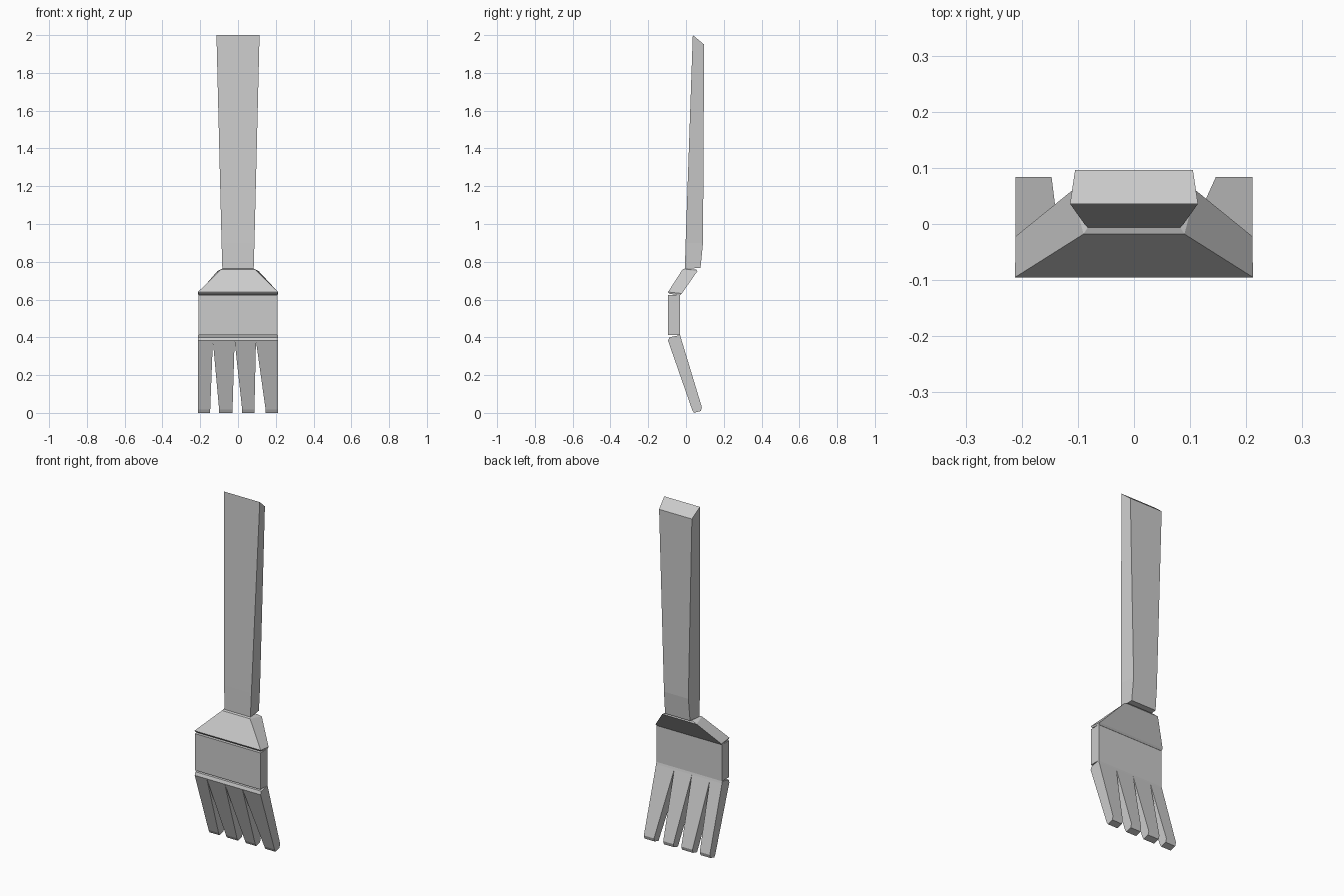
import bpy, bmesh

if "Cube" in bpy.data.objects:
    bpy.data.objects.remove(bpy.data.objects["Cube"])


def loft(name, sections):
    """Each section is (front, back); each edge is (x_left, x_right, y, z)."""
    bm = bmesh.new()
    rings = []
    for (fl, fr, fy, fz), (bl, br, by, bz) in sections:
        pts = [(fl, fy, fz), (fr, fy, fz), (br, by, bz), (bl, by, bz)]
        rings.append([bm.verts.new(p) for p in pts])
    for a, b in zip(rings, rings[1:]):
        for i in range(4):
            j = (i + 1) % 4
            bm.faces.new((a[i], a[j], b[j], b[i]))
    bm.faces.new(rings[0])
    bm.faces.new(rings[-1])
    bmesh.ops.recalc_face_normals(bm, faces=bm.faces)
    mesh = bpy.data.meshes.new(name)
    bm.to_mesh(mesh)
    bm.free()
    obj = bpy.data.objects.new(name, mesh)
    bpy.context.collection.objects.link(obj)
    return obj


def edge(half, y, z):
    return (-half, half, y, z)


# Long tapered handle with a slanted end
loft("handle", [
    (edge(0.083, -0.006, 0.762), edge(0.08, 0.077, 0.768)),
    (edge(0.087, -0.002, 0.90), edge(0.078, 0.09, 0.90)),
    (edge(0.114, 0.036, 2.0), edge(0.105, 0.096, 1.95)),
])

# Flared, slanted neck
loft("neck", [
    (edge(0.208, -0.088, 0.630), edge(0.21, -0.030, 0.623)),
    (edge(0.212, -0.095, 0.640), edge(0.211, -0.022, 0.632)),
    (edge(0.090, -0.018, 0.760), edge(0.110, 0.060, 0.750)),
    (edge(0.082, -0.006, 0.764), edge(0.083, 0.055, 0.758)),
])

# Flat palm between the neck and the tines
loft("palm", [
    (edge(0.21, -0.095, 0.412), edge(0.21, -0.031, 0.412)),
    (edge(0.21, -0.095, 0.624), edge(0.21, -0.031, 0.624)),
])

# Four tapered tines: (top left, top right, tip left, tip right)
tines = [
    (-0.211, -0.133, -0.211, -0.147),
    (-0.133, -0.018, -0.100, -0.029),
    (-0.018, 0.095, 0.022, 0.087),
    (0.095, 0.211, 0.146, 0.211),
]
for n, (tl, tr, bl, br) in enumerate(tines):
    loft(f"tine_{n + 1}", [
        ((tl, tr, -0.088, 0.400), (tl, tr, -0.031, 0.412)),
        ((tl, tr, -0.095, 0.382), (tl, tr, -0.028, 0.400)),
        ((bl, br, 0.032, 0.018), (bl, br, 0.084, 0.030)),
        ((bl, br, 0.042, 0.000), (bl, br, 0.078, 0.010)),
    ])
